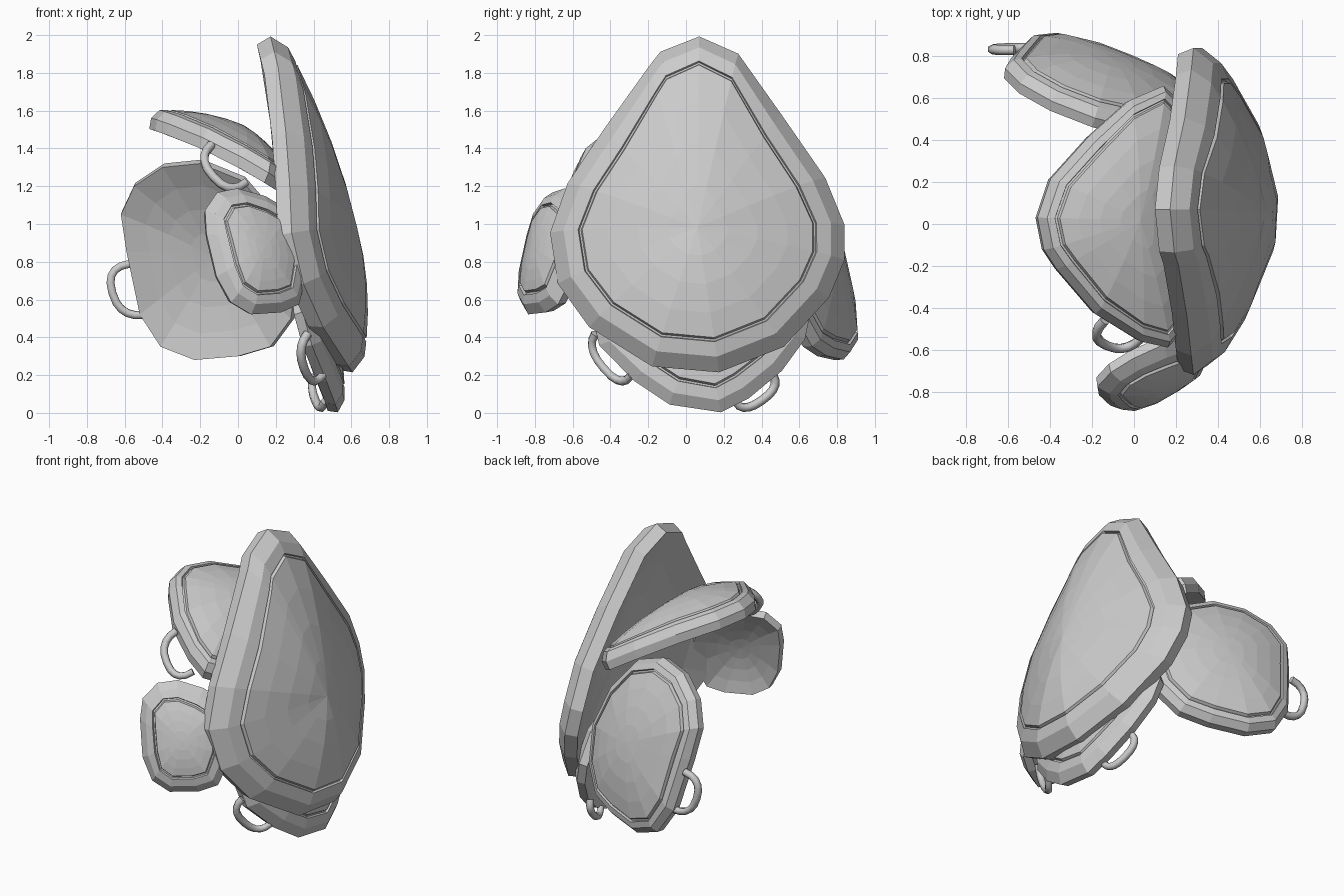
import bpy, bmesh, math
from mathutils import Vector as V

if "Cube" in bpy.data.objects:
    bpy.data.objects.remove(bpy.data.objects["Cube"])


def plate(name, outline, centre, normal, thick, bulge, rim, flare=.02):
    """Domed shell: thick bevelled rim, thin groove, raised panel, hollow back."""
    c, n = V(centre), V(normal).normalized()
    pts = [V(p) for p in outline]
    bm = bmesh.new()

    def ring(scale, inset, off):
        row = []
        for p in pts:
            d = p - c
            s = scale * (1 - inset / d.length)
            row.append(bm.verts.new(c + d * s + n * (off + bulge * (1 - min(s, 1) ** 2))))
        return row

    g = rim
    rows = [ring(s, 0, 0) for s in (0.25, 0.5, 0.75)]               # hollow back
    rows += [ring(1, 0, 0), ring(1, -flare, thick * 0.55),          # rim edge
             ring(1, rim * 0.35, thick), ring(1, g, thick),         # rim face
             ring(1, g + .006, thick - .018), ring(1, g + .016, thick - .018),
             ring(1, g + .022, thick)]                              # groove
    rows += [ring(s, g + .022, thick) for s in (0.78, 0.52, 0.26)]  # panel
    m = len(pts)
    for a, b in zip(rows, rows[1:]):
        for i in range(m):
            j = (i + 1) % m
            bm.faces.new((a[i], a[j], b[j], b[i]))
    for row, off in ((rows[0], 0), (rows[-1], thick)):
        tip = bm.verts.new(c + n * (off + bulge))
        for i in range(m):
            bm.faces.new((row[i], row[(i + 1) % m], tip))
    bmesh.ops.recalc_face_normals(bm, faces=bm.faces)
    me = bpy.data.meshes.new(name)
    bm.to_mesh(me)
    bm.free()
    bpy.context.collection.objects.link(bpy.data.objects.new(name, me))


def handle(name, a, b, out, r=0.024):
    """Half-loop strap ring from a to b, bowed along out."""
    a, b, out = V(a), V(b), V(out)
    mid, half = (a + b) / 2, (a - b) / 2
    cu = bpy.data.curves.new(name, 'CURVE')
    cu.dimensions = '3D'
    cu.bevel_depth, cu.bevel_resolution, cu.use_fill_caps = r, 1, True
    sp = cu.splines.new('POLY')
    sp.points.add(10)
    for i, p in enumerate(sp.points):
        t = math.pi * i / 10
        k = math.cos(t)
        q = mid + half * math.copysign(abs(k) ** 0.8, k) + out * max(math.sin(t), 0) ** 0.8
        p.co = (*q, 1)
    bpy.context.collection.objects.link(bpy.data.objects.new(name, cu))


# Large outer shield plate, outline given as (y, z, x)
main = [(.07, 1.95, .10), (-.13, 1.87, .12), (-.19, 1.79, .14), (-.42, 1.46, .18),
        (-.60, 1.19, .20), (-.69, .94, .21), (-.65, .68, .27), (-.49, .46, .37),
        (-.17, .26, .50), (.17, .23, .52), (.50, .36, .44), (.73, .61, .31),
        (.81, .80, .25), (.81, .98, .21), (.71, 1.22, .20), (.49, 1.54, .17),
        (.27, 1.86, .12)]
plate("main_plate", [(x, y, z) for y, z, x in main], (.33, .06, .93),
      (1, 0, .17), .145, .16, .12, .03)

# Lower plate tucked under the shield, outline (y, z)
low = [(-.48, .52), (-.44, .35), (-.26, .17), (-.08, .05), (.18, .01), (.32, .08),
       (.49, .22), (.61, .38), (.64, .52), (.55, .70), (.30, .80), (.05, .82),
       (-.20, .80), (-.40, .70)]
plate("lower_plate", [(.48 - .22 * z - .22 * (y - .08) ** 2, y, z) for y, z in low],
      (.36, .08, .44), (1, 0, .25), .09, .07, .10)

# Front side plate, outline (x, z)
front = [(-.18, 1.05), (-.12, 1.14), (-.02, 1.16), (.12, 1.12), (.24, 1.05), (.30, .93),
         (.33, .75), (.29, .58), (.20, .54), (.05, .53), (-.05, .59), (-.12, .72),
         (-.17, .93)]
plate("front_plate", [(x, -1.0 + .55 * x + .35 * z, z) for x, z in front],
      (.07, -.667, .84), (.5, -1, .25), .085, .07, .075)

# Back side plate, outline (x, z)
back = [(-.62, 1.05), (-.55, 1.20), (-.40, 1.30), (-.20, 1.32), (.02, 1.23), (.20, 1.02),
        (.31, .75), (.28, .50), (.17, .35), (.0, .30), (-.23, .28), (-.41, .35),
        (-.52, .52), (-.59, .85)]
plate("back_plate", [(x, .786 - .36 * x - .30 * z, z) for x, z in back],
      (-.16, .604, .80), (.3, 1, .25), .09, .11, .06, .01)

# Upper plate, outline (x, y)
top = [(-.47, .03), (-.41, .21), (-.23, .41), (-.04, .58), (.12, .65), (.22, .55),
       (.27, .30), (.28, .02), (.27, -.25), (.23, -.48), (.14, -.58), (.01, -.55),
       (-.20, -.42), (-.38, -.21), (-.44, -.12)]
plate("upper_plate", [(x, y, 1.3 - .55 * x - .25 * x * x) for x, y in top],
      (-.04, .02, 1.32), (.35, 0, 1), .105, .11, .055, .01)

# Strap rings on the small plates
handle("back_ring", (-.57, .83, .79), (-.49, .84, .52), (-.135, 0, -.02))
handle("upper_ring", (-.14, -.46, 1.42), (.04, -.54, 1.22), (-.08, -.08, -.07))
handle("lower_ring_front", (.37, -.48, .42), (.45, -.29, .20), (-.06, -.05, -.075))
handle("lower_ring_back", (.40, .46, .20), (.46, .26, .06), (-.02, .04, -.065))
